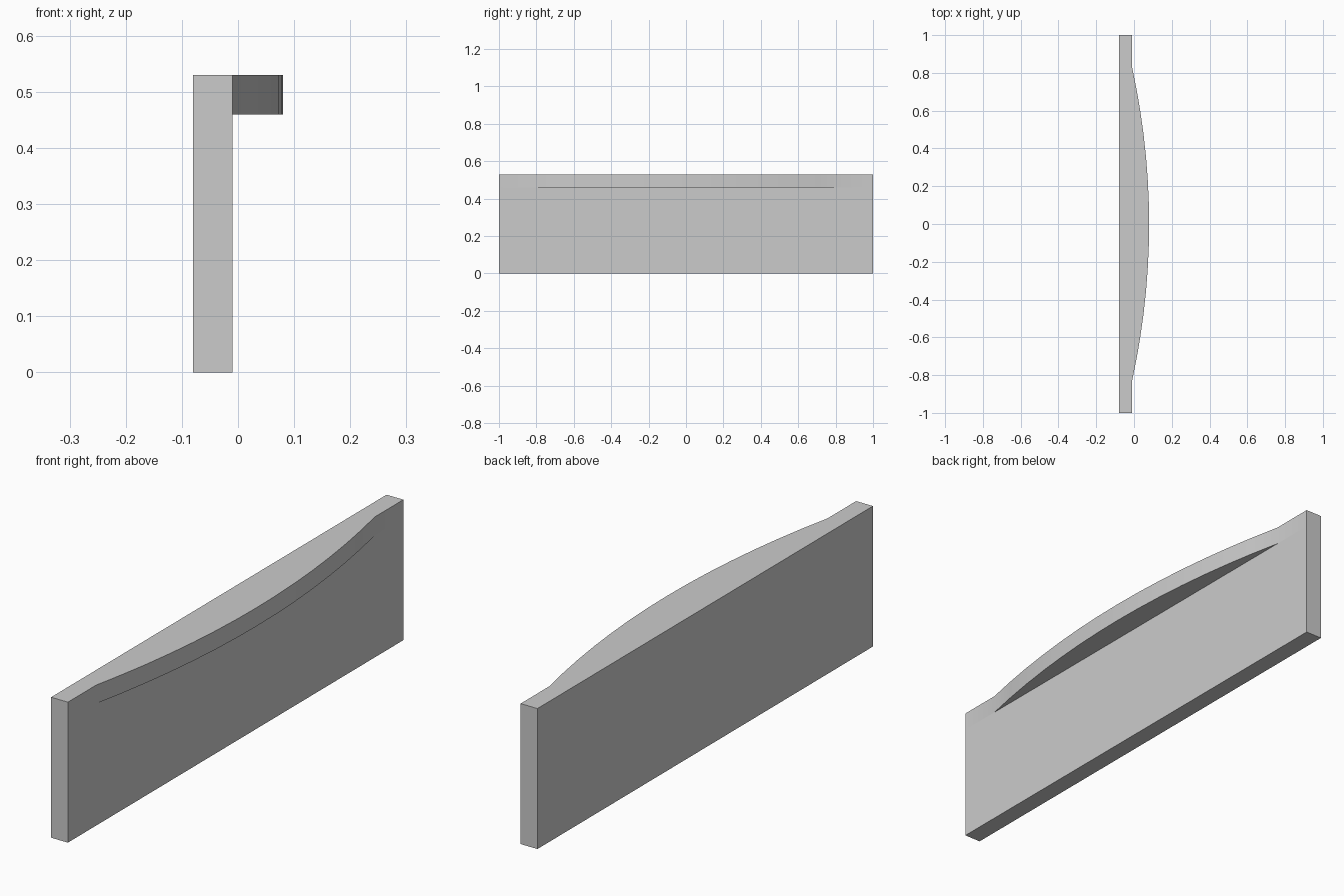
import bpy
import bmesh

if "Cube" in bpy.data.objects:
    bpy.data.objects.remove(bpy.data.objects["Cube"], do_unlink=True)

# Single plain grey finish
grey = bpy.data.materials.new("light_grey")
grey.use_nodes = True
grey.diffuse_color = (0.6, 0.6, 0.6, 1)
grey.node_tree.nodes["Principled BSDF"].inputs["Base Color"].default_value = (0.6, 0.6, 0.6, 1)

BACK, FACE, BOW = -0.08, -0.01, 0.08
HEIGHT, LEDGE_Z = 0.53, 0.46
HALF_SPAN, STEPS = 0.83, 7


def prism(bm, outline, z0, z1):
    """Extrude an (x, y) outline from z0 to z1."""
    base = bm.faces.new([bm.verts.new((x, y, z0)) for x, y in outline])
    top = bmesh.ops.extrude_face_region(bm, geom=[base])["geom"]
    verts = [v for v in top if isinstance(v, bmesh.types.BMVert)]
    bmesh.ops.translate(bm, verts=verts, vec=(0, 0, z1 - z0))


# Bowed outline of the upper band, shallow arc springing from the board face
arc = []
for i in range(-STEPS, STEPS + 1):
    t = i / STEPS
    arc.append((FACE + (BOW - FACE) * (1 - t * t), t * HALF_SPAN))
band = [(BACK, 1), (BACK, -1), (FACE, -1)] + arc + [(FACE, 1)]
board = [(BACK, 1), (BACK, -1), (FACE, -1), (FACE, 0), (FACE, 1)]

# Flat board below and bowed band above, joined into one closed panel
bm = bmesh.new()
prism(bm, board, 0, LEDGE_Z)
prism(bm, band, LEDGE_Z, HEIGHT)

# Open up the hidden joint: keep only the exposed ledge underside
for f in [f for f in bm.faces if abs(f.normal.z) > 0.9
          and abs(f.calc_center_median().z - LEDGE_Z) < 0.001]:
    bm.faces.remove(f)
bm.faces.new([bm.verts.new((x, y, LEDGE_Z)) for x, y in arc])
bmesh.ops.remove_doubles(bm, verts=bm.verts, dist=0.0001)
bmesh.ops.recalc_face_normals(bm, faces=bm.faces)

mesh = bpy.data.meshes.new("bowed_panel")
bm.to_mesh(mesh)
bm.free()
mesh.materials.append(grey)
panel = bpy.data.objects.new("bowed_panel", mesh)
bpy.context.collection.objects.link(panel)

# Smooth the bow while keeping the board edges crisp
bpy.ops.object.select_all(action='DESELECT')
panel.select_set(True)
bpy.context.view_layer.objects.active = panel
bpy.ops.object.shade_smooth_by_angle(angle=0.35)
